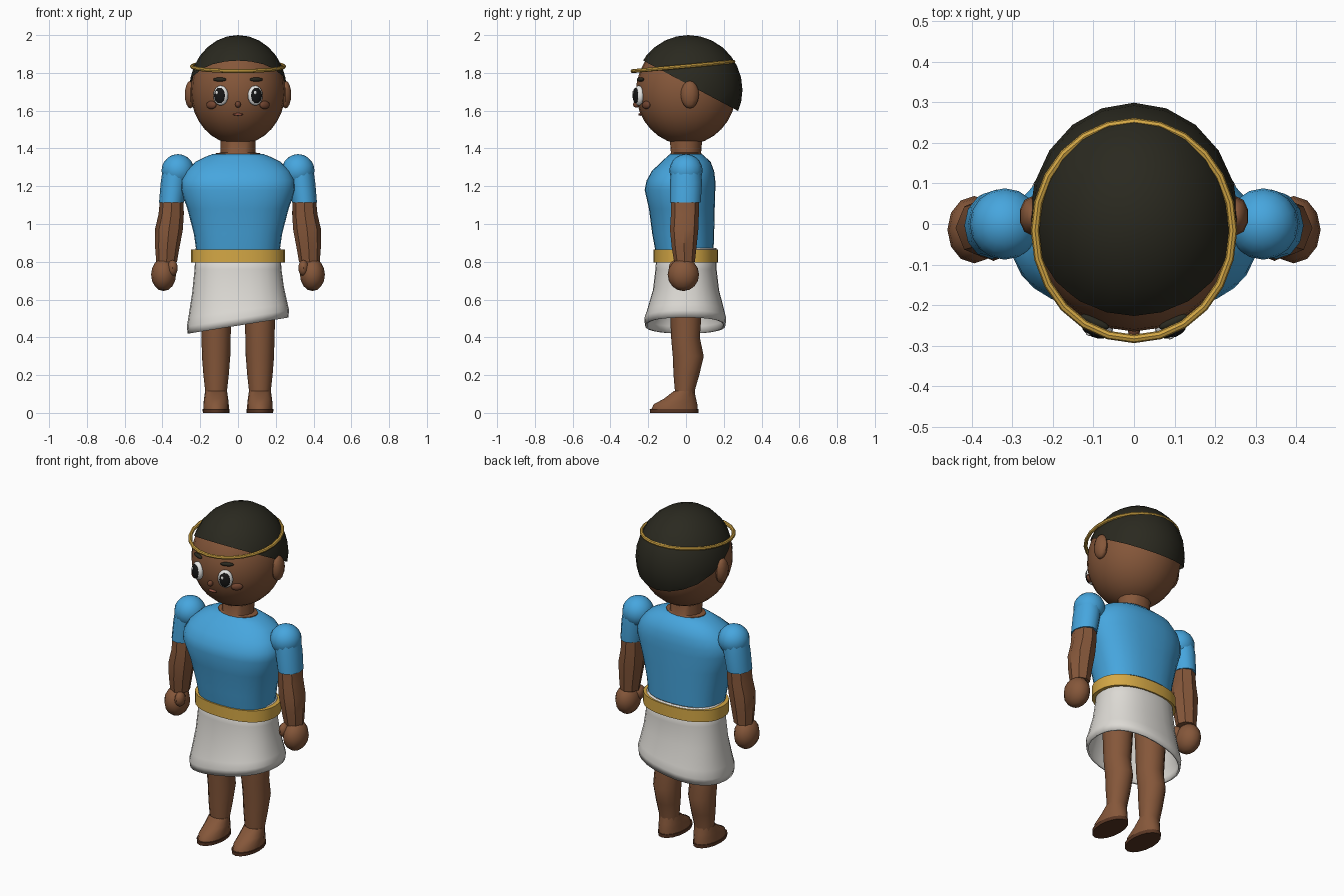
import bpy, bmesh
from math import sin, cos, pi, radians, sqrt, copysign
from mathutils import Matrix, Vector

if "Cube" in bpy.data.objects:
    bpy.data.objects.remove(bpy.data.objects["Cube"])


def material(name, rgb):
    m = bpy.data.materials.new(name)
    m.diffuse_color = (*rgb, 1)
    m.use_nodes = True
    m.node_tree.nodes["Principled BSDF"].inputs["Base Color"].default_value = m.diffuse_color
    return m


SKIN = material("brown skin", (0.235, 0.095, 0.042))
BLUE = material("blue cloth", (0.062, 0.38, 0.73))
WHITE = material("off white cloth", (0.72, 0.70, 0.66))
GOLD = material("gold", (0.66, 0.39, 0.06))
HAIR = material("dark hair", (0.023, 0.022, 0.014))
BLACK = material("black", (0.008, 0.008, 0.008))
EYEWHITE = material("eye white", (0.85, 0.85, 0.83))
BLUSH = material("cheek brown", (0.17, 0.06, 0.03))
LIP = material("lip red", (0.28, 0.08, 0.05))
SOLE = material("dark brown sole", (0.10, 0.037, 0.017))


def finish(name, bm, mat):
    bmesh.ops.recalc_face_normals(bm, faces=bm.faces)
    me = bpy.data.meshes.new(name)
    bm.to_mesh(me)
    bm.free()
    me.materials.append(mat)
    ob = bpy.data.objects.new(name, me)
    bpy.context.collection.objects.link(ob)
    return ob


def loft(name, rings, mat, n=12, power=2.0, caps=True):
    """Stack of (super)ellipse rings: (z, cx, cy, rx, ry)."""
    bm = bmesh.new()
    e = 2 / power
    loops = []
    for z, cx, cy, rx, ry in rings:
        loop = []
        for i in range(n):
            c, s = cos(2 * pi * i / n), sin(2 * pi * i / n)
            loop.append(bm.verts.new((cx + rx * copysign(abs(c) ** e, c),
                                      cy + ry * copysign(abs(s) ** e, s), z)))
        loops.append(loop)
    for a, b in zip(loops, loops[1:]):
        for i in range(n):
            j = (i + 1) % n
            bm.faces.new((a[i], a[j], b[j], b[i]))
    if caps:
        bm.faces.new(loops[0])
        bm.faces.new(loops[-1])
    return finish(name, bm, mat)


def ball(name, loc, size, mat, turn=0.0, seg=16, rows=10, cut=None):
    """Ellipsoid, turned about z, optionally keeping only one side of a plane."""
    bm = bmesh.new()
    mx = (Matrix.Translation(loc) @ Matrix.Rotation(turn, 4, 'Z')
          @ Matrix.Diagonal((*size, 1)))
    bmesh.ops.create_uvsphere(bm, u_segments=seg, v_segments=rows, radius=1, matrix=mx)
    if cut:
        bmesh.ops.bisect_plane(bm, geom=bm.verts[:] + bm.edges[:] + bm.faces[:],
                               plane_co=cut[0], plane_no=cut[1], clear_inner=True)
    return finish(name, bm, mat)


# Head, hair cap cut along a slanted hairline, and neck
ball("head", (0, 0, 1.70), (0.25, 0.265, 0.28), SKIN, seg=24, rows=16)
ball("hair", (0, 0.013, 1.71), (0.258, 0.286, 0.29), HAIR, seg=20, rows=14,
     cut=((0, -0.217, 1.86), Vector((0, 0.257, 0.484)).normalized()))
loft("neck", [(1.34, 0, 0, 0.12, 0.09), (1.374, 0, 0, 0.12, 0.082),
              (1.378, 0, 0, 0.093, 0.08), (1.50, 0, 0, 0.093, 0.09)], SKIN, n=16)

# Gold circlet, tipped down at the front
bm = bmesh.new()
tilt = radians(5.3)
N, M, R = 24, 8, 0.0105
ring = [[bm.verts.new(((0.244 + R * cos(b)) * cos(a),
                       -0.016 + (0.267 + R * cos(b)) * sin(a),
                       1.834 + R * sin(b) + 0.267 * sin(a) * sin(tilt)))
         for b in [2 * pi * j / M for j in range(M)]]
        for a in [2 * pi * i / N for i in range(N)]]
for i in range(N):
    for j in range(M):
        p, q, k = ring[i], ring[(i + 1) % N], (j + 1) % M
        bm.faces.new((p[j], q[j], q[k], p[k]))
finish("circlet", bm, GOLD)


def face_point(x, z, out=0.0):
    """Point on the front of the head, pushed out by a distance, and its turn."""
    y = -0.265 * sqrt(1 - (x / 0.25) ** 2 - ((z - 1.70) / 0.28) ** 2)
    a = math_turn(x, y)
    return (x + out * sin(a), y - out * cos(a), z), a


def math_turn(x, y):
    return Vector((0, -1)).angle_signed(Vector((x / 0.0625, y / 0.0702))) * -1


# Face middle
ball("nose", face_point(0, 1.633, 0.005)[0], (0.015, 0.018, 0.017), BLUSH)
ball("mouth", face_point(0, 1.58, 0.003)[0], (0.027, 0.01, 0.007), LIP)

for s, side in ((-1, "left"), (1, "right")):
    # Eyes, brows, cheeks and ears
    loc, a = face_point(0.09 * s, 1.68, 0.004)
    ball(side + "_eye", loc, (0.042, 0.025, 0.053), EYEWHITE, a)
    loc, a = face_point(0.09 * s, 1.68, 0.021)
    ball(side + "_iris", loc, (0.031, 0.013, 0.041), BLACK, a)
    loc, a = face_point(0.09 * s - 0.009, 1.695, 0.031)
    ball(side + "_eye_glint", loc, (0.008, 0.004, 0.010), EYEWHITE, a, 8, 6)
    loc, a = face_point(0.095 * s, 1.765, 0.004)
    ball(side + "_brow", loc, (0.038, 0.012, 0.011), HAIR, a)
    loc, a = face_point(0.14 * s, 1.63, 0.002)
    ball(side + "_cheek", loc, (0.032, 0.014, 0.021), BLUSH, a)
    ball(side + "_ear", (0.252 * s, 0.02, 1.685), (0.031, 0.048, 0.073), SKIN, seg=10, rows=8)

    # Puffed shoulder and sleeve
    ball(side + "_shoulder", (0.318 * s, 0, 1.283), (0.087, 0.088, 0.087), BLUE)
    loft(side + "_sleeve", [(1.115, 0.352 * s, -0.004, 0.066, 0.082),
                            (1.22, 0.338 * s, 0, 0.071, 0.085),
                            (1.28, 0.33 * s, 0, 0.07, 0.08)], BLUE, n=12)
    # Arm, hand and thumb
    loft(side + "_arm", [(0.80, 0.378 * s, -0.008, 0.055, 0.055),
                         (0.88, 0.374 * s, -0.010, 0.065, 0.066),
                         (0.97, 0.366 * s, -0.010, 0.074, 0.075),
                         (1.05, 0.354 * s, -0.006, 0.067, 0.074),
                         (1.14, 0.35 * s, -0.004, 0.062, 0.074)], SKIN, n=8)
    ball(side + "_hand", (0.394 * s, -0.014, 0.732), (0.066, 0.083, 0.087), SKIN, seg=12, rows=8)
    ball(side + "_thumb", (0.346 * s, -0.055, 0.767), (0.028, 0.036, 0.042), SKIN, seg=10, rows=8)

    # Leg, foot and sole
    x = 0.116 * s
    loft(side + "_leg", [(0.06, x, -0.006, 0.055, 0.05), (0.12, x, -0.006, 0.058, 0.053),
                         (0.20, x, 0.002, 0.067, 0.068), (0.30, x, 0.012, 0.075, 0.082),
                         (0.40, x, -0.003, 0.077, 0.076), (0.56, x, 0, 0.083, 0.085),
                         (0.80, x, 0, 0.09, 0.10)], SKIN, n=12)
    loft(side + "_foot", [(0.018, x, -0.061, 0.068, 0.122), (0.045, x, -0.056, 0.067, 0.116),
                          (0.075, x, -0.032, 0.064, 0.085), (0.115, x, -0.01, 0.058, 0.055)],
         SKIN, n=16)
    loft(side + "_sole", [(0, x, -0.063, 0.070, 0.128), (0.02, x, -0.063, 0.072, 0.129)],
         SOLE, n=16)

# Shirt body, fuller at the chest
loft("shirt", [(0.84, 0, -0.007, 0.218, 0.152), (0.95, 0, -0.015, 0.234, 0.164),
               (1.08, 0, -0.022, 0.268, 0.174), (1.18, 0, -0.032, 0.303, 0.187),
               (1.23, 0, -0.027, 0.302, 0.182), (1.28, 0, -0.016, 0.278, 0.165),
               (1.33, 0, 0.0, 0.225, 0.130), (1.355, 0, 0, 0.175, 0.102),
               (1.37, 0, 0, 0.135, 0.085)], BLUE, n=28, power=2.4)

# Open wrap skirt with a slanted hem
skirt = loft("skirt", [(0.462, 0, -0.004, 0.266, 0.213), (0.50, 0, -0.004, 0.271, 0.217),
                       (0.54, 0, -0.002, 0.263, 0.205), (0.65, 0, 0, 0.243, 0.175),
                       (0.76, 0, 0, 0.230, 0.162), (0.872, 0, 0.004, 0.224, 0.158)],
             WHITE, n=28, power=2.3, caps=False)
for v in skirt.data.vertices:
    v.co.z += 0.16 * v.co.x * min(1, max(0, (0.76 - v.co.z) / 0.26))
wall = skirt.modifiers.new("cloth thickness", 'SOLIDIFY')
wall.thickness, wall.offset = 0.012, -1

# Belt
loft("belt", [(0.795, 0, -0.001, 0.249, 0.171), (0.864, 0, -0.001, 0.249, 0.171)],
     GOLD, n=28, power=2.3)

# Smooth shading with kept edges
for ob in bpy.data.objects:
    ob.select_set(True)
bpy.context.view_layer.objects.active = skirt
bpy.ops.object.shade_smooth_by_angle(angle=radians(42))
